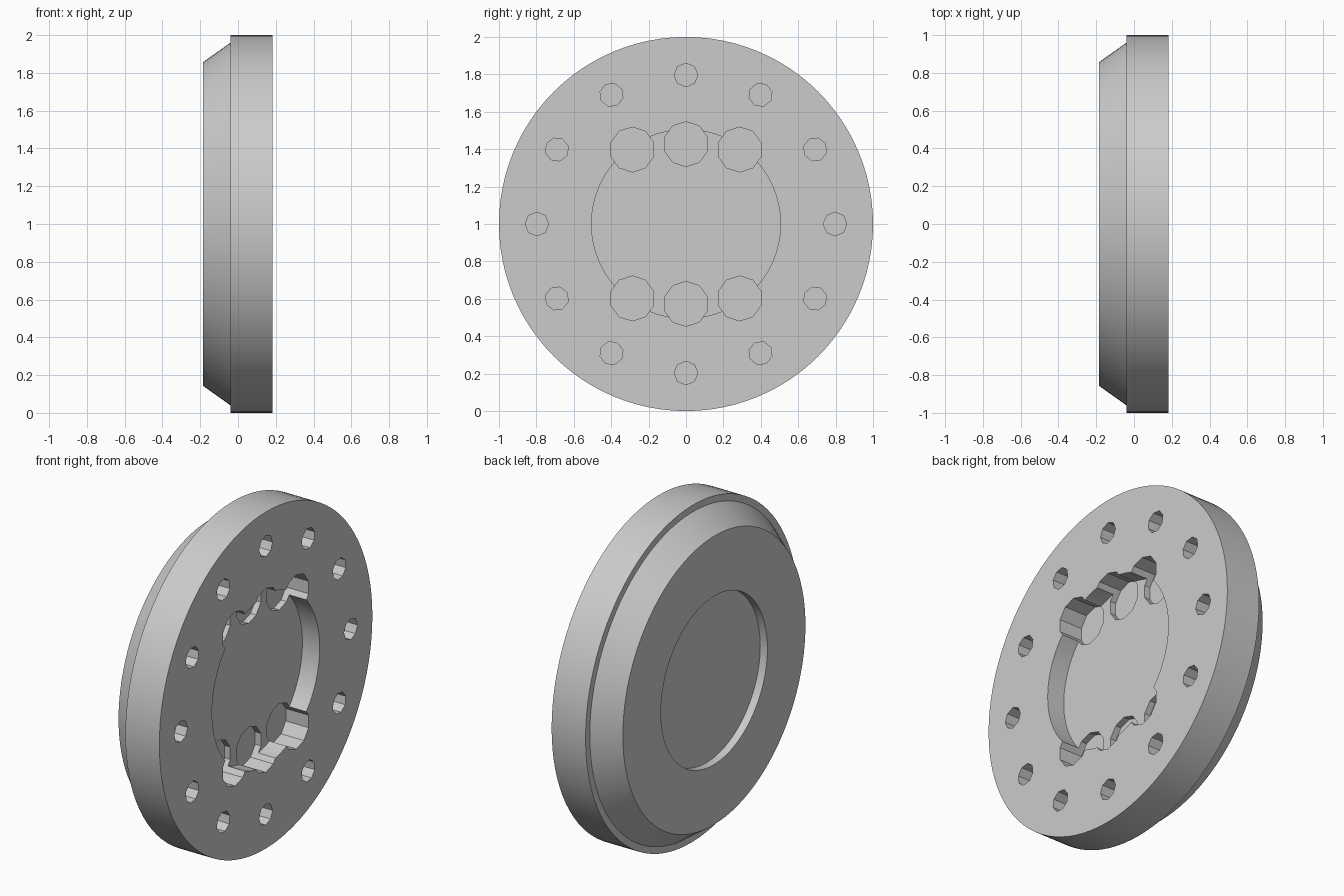
import bpy, bmesh, math
from mathutils import Matrix, Vector

# Remove the default cube
cube = bpy.data.objects.get("Cube")
if cube:
    bpy.data.objects.remove(cube, do_unlink=True)

# Single grey material
GREY = (0.6, 0.6, 0.6, 1.0)
grey = bpy.data.materials.new("plain grey")
grey.use_nodes = True
grey.diffuse_color = GREY
grey.node_tree.nodes["Principled BSDF"].inputs["Base Color"].default_value = GREY

CENTRE = Vector((0, 0, 1))
FRONT, STEP, BACK = 0.183, -0.04, -0.185


def make_object(name, bm):
    bmesh.ops.recalc_face_normals(bm, faces=bm.faces)
    mesh = bpy.data.meshes.new(name)
    bm.to_mesh(mesh)
    bm.free()
    mesh.materials.append(grey)
    obj = bpy.data.objects.new(name, mesh)
    bpy.context.collection.objects.link(obj)
    return obj


def add_hole(bm, y, z, radius, sides, depth, turn=0.0):
    """Prism along x, sunk into the +x face by the given depth."""
    length = depth + 0.1
    place = (Matrix.Translation(CENTRE + Vector((FRONT - depth + length / 2, y, z)))
             @ Matrix.Rotation(turn, 4, 'X')
             @ Matrix(((0, 0, 1, 0), (1, 0, 0, 0), (0, 1, 0, 0), (0, 0, 0, 1))))
    bmesh.ops.create_cone(bm, cap_ends=True, segments=sides, radius1=radius,
                          radius2=radius, depth=length, matrix=place)


# Turned disc: (x, radius) from the front pocket floor round to the rear recess
profile = [(FRONT - 0.113, 0.505), (FRONT, 0.505), (FRONT, 1.0), (STEP, 1.0),
           (STEP, 0.96), (BACK, 0.857), (BACK, 0.5), (BACK + 0.047, 0.5)]
bm = bmesh.new()
points = [bm.verts.new(CENTRE + Vector((x, 0, r))) for x, r in profile]
edges = [bm.edges.new(pair) for pair in zip(points, points[1:])]
bmesh.ops.spin(bm, geom=points + edges, cent=CENTRE, axis=(1, 0, 0),
               angle=math.tau, steps=96)
bmesh.ops.remove_doubles(bm, verts=bm.verts, dist=1e-4)
bmesh.ops.holes_fill(bm, edges=[e for e in bm.edges if e.is_boundary], sides=0)
disc = make_object("flange_disc", bm)

# Cutter: ring of small holes, and scalloped pockets at top and bottom
bm = bmesh.new()
for i in range(12):
    a = i * math.tau / 12
    add_hole(bm, 0.797 * math.cos(a), 0.797 * math.sin(a), 0.063, 8, 0.15, a)
for side in (-1, 1):
    for y, z in ((-0.287, 0.398), (0, 0.427), (0.287, 0.398)):
        add_hole(bm, y, side * z, 0.12, 10, 0.15)
cutter = make_object("hole_cutter", bm)
cutter.hide_render = True

# Cut the holes and bake the result
cut = disc.modifiers.new("holes", 'BOOLEAN')
cut.operation = 'DIFFERENCE'
cut.solver = 'EXACT'
cut.object = cutter
bpy.ops.object.select_all(action='DESELECT')
disc.select_set(True)
bpy.context.view_layer.objects.active = disc
bpy.ops.object.modifier_apply(modifier=cut.name)
bpy.data.objects.remove(cutter, do_unlink=True)

# Smooth round walls, crisp edges
bpy.ops.object.shade_smooth_by_angle(angle=math.radians(25))
